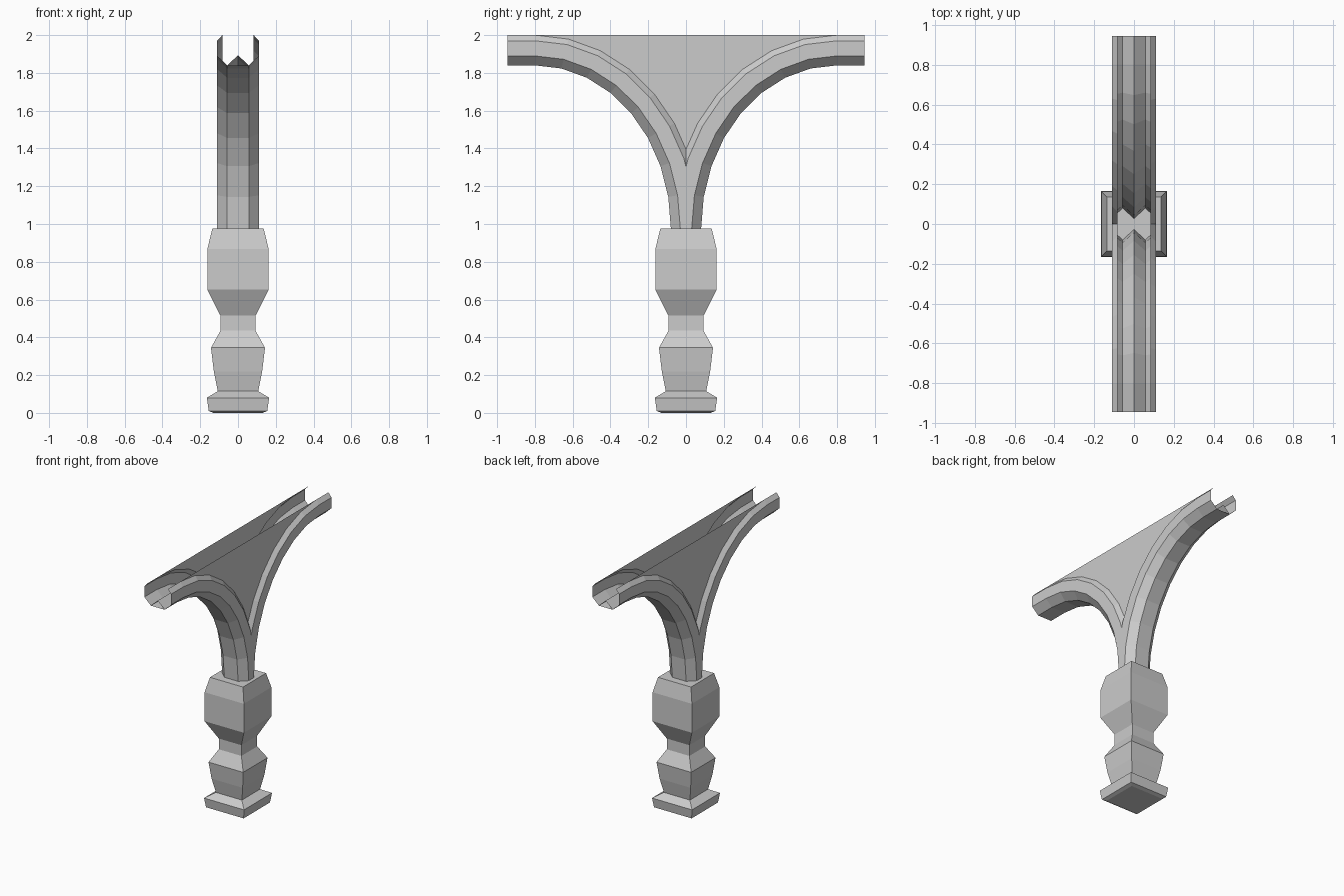
import bpy, bmesh
from math import sin, cos, pi
from mathutils import Vector

if "Cube" in bpy.data.objects:
    bpy.data.objects.remove(bpy.data.objects["Cube"])


def make_object(name, bm):
    mesh = bpy.data.meshes.new(name)
    bm.to_mesh(mesh)
    bm.free()
    obj = bpy.data.objects.new(name, mesh)
    bpy.context.collection.objects.link(obj)
    return obj


def skin(bm, rails):
    # Quads between neighbouring rails of equal length
    rows = [[bm.verts.new(p) for p in rail] for rail in rails]
    for a, b in zip(rows, rows[1:]):
        for i in range(len(a) - 1):
            bm.faces.new((a[i], b[i], b[i + 1], a[i + 1]))


# Square turned post: (half width, height) levels
levels = [(.13, 0), (.155, .01), (.165, .08), (.107, .115), (.128, .22),
          (.143, .345), (.093, .435), (.093, .515), (.162, .652),
          (.162, .868), (.136, .976)]
bm = bmesh.new()
rings = [[bm.verts.new((sx * w, sy * w, z))
          for sx, sy in ((-1, -1), (1, -1), (1, 1), (-1, 1))]
         for w, z in levels]
for a, b in zip(rings, rings[1:]):
    for i in range(4):
        j = (i + 1) % 4
        bm.faces.new((a[i], a[j], b[j], b[i]))
bm.faces.new(rings[0][::-1])
bm.faces.new(rings[-1])
make_object("post", bm)

# Underside curve of the front bracket: quarter ellipse plus a straight end
CY, CZ, RY, RZ, STEPS = -.80, .975, .72, .865, 8
path = []
for i in range(STEPS + 1):
    t = i / STEPS * pi / 2
    path.append((Vector((0, CY + RY * cos(t), CZ + RZ * sin(t))),
                 Vector((0, cos(t) / RY, sin(t) / RZ)).normalized()))
path.append((Vector((0, -.945, CZ + RZ)), Vector((0, 0, 1))))


def rail(x, d):
    # The path offset sideways by x and along its normal by d
    return [p + n * d + Vector((x, 0, 0)) for p, n in path]


def mirrored_arm(name, strips):
    # Trim at the centre plane and mirror to the back
    bm = bmesh.new()
    for strip in strips:
        skin(bm, strip)
    bmesh.ops.remove_doubles(bm, verts=bm.verts, dist=.0005)
    bmesh.ops.bisect_plane(bm, geom=bm.verts[:] + bm.edges[:] + bm.faces[:],
                           plane_co=(0, 0, 0), plane_no=(0, 1, 0),
                           clear_outer=True)
    bmesh.ops.recalc_face_normals(bm, faces=bm.faces)
    obj = make_object(name, bm)
    mod = obj.modifiers.new("Mirror", 'MIRROR')
    mod.use_axis = (False, True, False)


# Chamfered bracket shell with its inner ridge, open at the ends
section = [(-.083, .16), (-.11, .13), (-.11, .05), (-.057, 0),
           (.057, 0), (.11, .05), (.11, .13), (.083, .16)]
ridge = [(-.057, 0), (0, .053), (.057, 0)]
mirrored_arm("curved_brackets", [[rail(x, d) for x, d in section],
                                 [rail(x, d) for x, d in ridge]])

# Flat side panels filling the gap between the brackets
panels = []
for x in (-.083, .083):
    low = rail(x, .16)
    panels.append([low, [Vector((x, p.y, 2.0)) for p in low]])
mirrored_arm("side_panels", panels)
